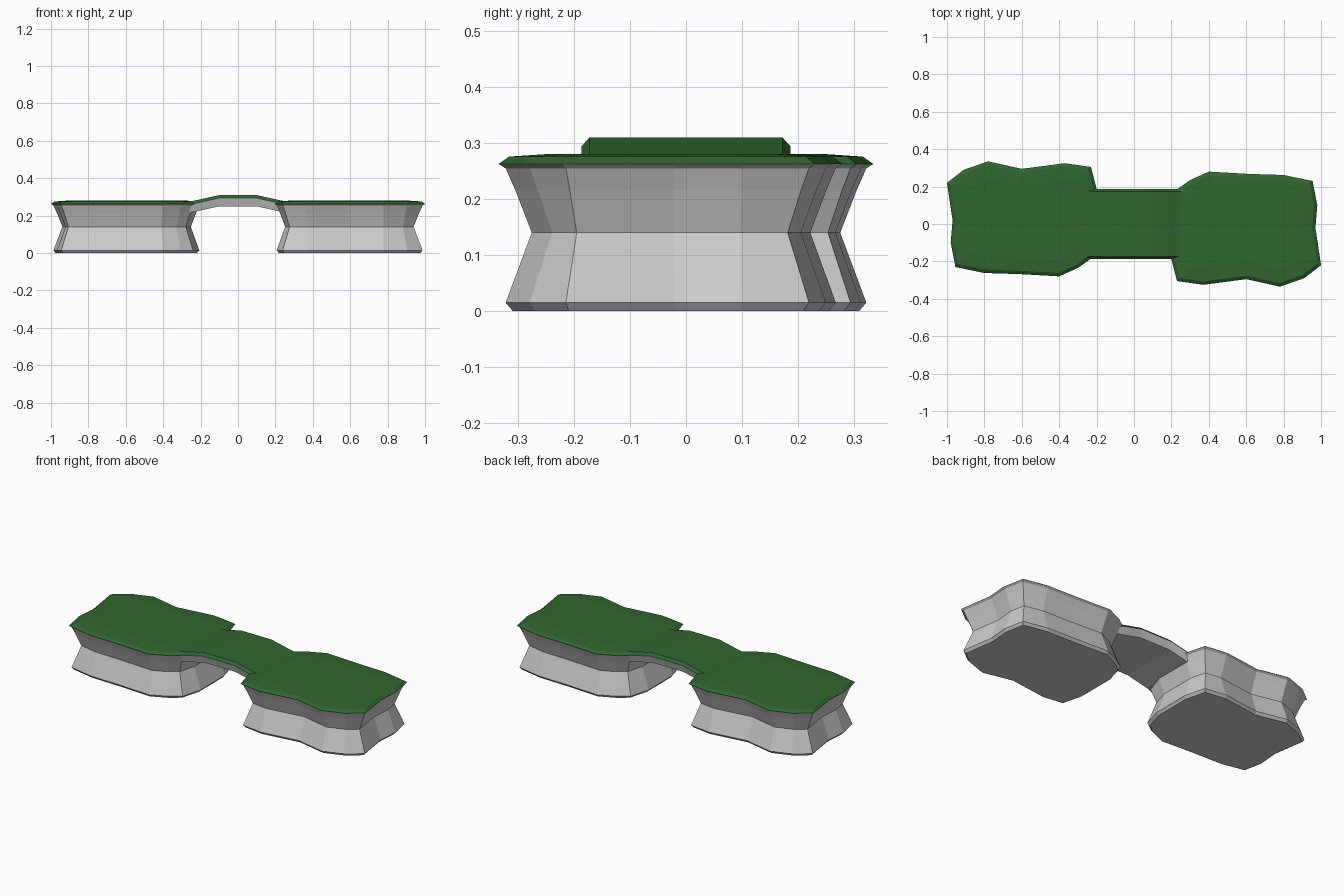
import bpy, bmesh, math
from mathutils import Vector, Matrix

if "Cube" in bpy.data.objects:
    bpy.data.objects.remove(bpy.data.objects["Cube"])

green = bpy.data.materials.new("grass_green")
green.diffuse_color = (0.03, 0.135, 0.028, 1)
green.use_nodes = True
green.node_tree.nodes["Principled BSDF"].inputs["Base Color"].default_value = green.diffuse_color

# Outline of the left island at its rim, counter-clockwise from above
RIM = [(-0.98, -0.10), (-0.955, -0.23), (-0.80, -0.262), (-0.61, -0.268),
       (-0.40, -0.28), (-0.30, -0.235), (-0.23, -0.185), (-0.195, -0.06),
       (-0.195, 0.17), (-0.23, 0.305), (-0.37, 0.325), (-0.60, 0.295),
       (-0.78, 0.335), (-0.91, 0.29), (-1.0, 0.22), (-0.97, 0.02)]


def inset(points, d):
    """Move every edge of a closed outline inwards by d."""
    out = []
    n = len(points)
    for i in range(n):
        a, p, b = (Vector(points[(i + k) % n]) for k in (-1, 0, 1))
        e1, e2 = (p - a).normalized(), (b - p).normalized()
        n1, n2 = Vector((-e1.y, e1.x)), Vector((-e2.y, e2.x))
        out.append(p + (n1 + n2) * d / (1 + n1.dot(n2)))
    return out


def loft(name, rings, turn=0.0, mat=None):
    """Skin a list of equal closed rings and cap both ends."""
    bm = bmesh.new()
    loops = [[bm.verts.new(co) for co in ring] for ring in rings]
    n = len(loops[0])
    for lo, hi in zip(loops, loops[1:]):
        for i in range(n):
            j = (i + 1) % n
            bm.faces.new((lo[i], lo[j], hi[j], hi[i]))
    bm.faces.new(loops[0][::-1])
    bm.faces.new(loops[-1])
    bmesh.ops.rotate(bm, verts=bm.verts, cent=(0, 0, 0),
                     matrix=Matrix.Rotation(turn, 3, 'Z'))
    bmesh.ops.recalc_face_normals(bm, faces=bm.faces)
    me = bpy.data.meshes.new(name)
    bm.to_mesh(me)
    bm.free()
    if mat:
        me.materials.append(mat)
    ob = bpy.data.objects.new(name, me)
    bpy.context.collection.objects.link(ob)
    return ob


def island_rings(levels):
    return [[(p.x, p.y, z) for p in inset(RIM, d)] for d, z in levels]


# Two islands, the right one is the left one turned half way round
ROCK = [(0.024, 0.0), (0.012, 0.015), (0.057, 0.14), (0.029, 0.215), (0.012, 0.255), (0.0, 0.263)]
GRASS = [(0.0, 0.263), (0.018, 0.276), (0.09, 0.281)]
for side, turn in (("left", 0.0), ("right", math.pi)):
    loft(side + "_island_rock", island_rings(ROCK), turn)
    loft(side + "_island_grass", island_rings(GRASS), turn, green)

# Arched bridge: cross-sections (y, drop from the top) swept along x
PATH = [(-0.31, 0.270), (-0.23, 0.281), (-0.10, 0.310), (0.10, 0.310), (0.23, 0.281), (0.31, 0.270)]


def bridge_rings(section):
    return [[(x, y, z - drop) for y, drop in section] for x, z in PATH]


loft("bridge_rock", bridge_rings([(-0.172, 0.06), (0.172, 0.06), (0.187, 0.016), (-0.187, 0.016)]))
loft("bridge_grass", bridge_rings([(-0.187, 0.016), (0.187, 0.016), (0.173, 0.0), (-0.173, 0.0)]), 0.0, green)
